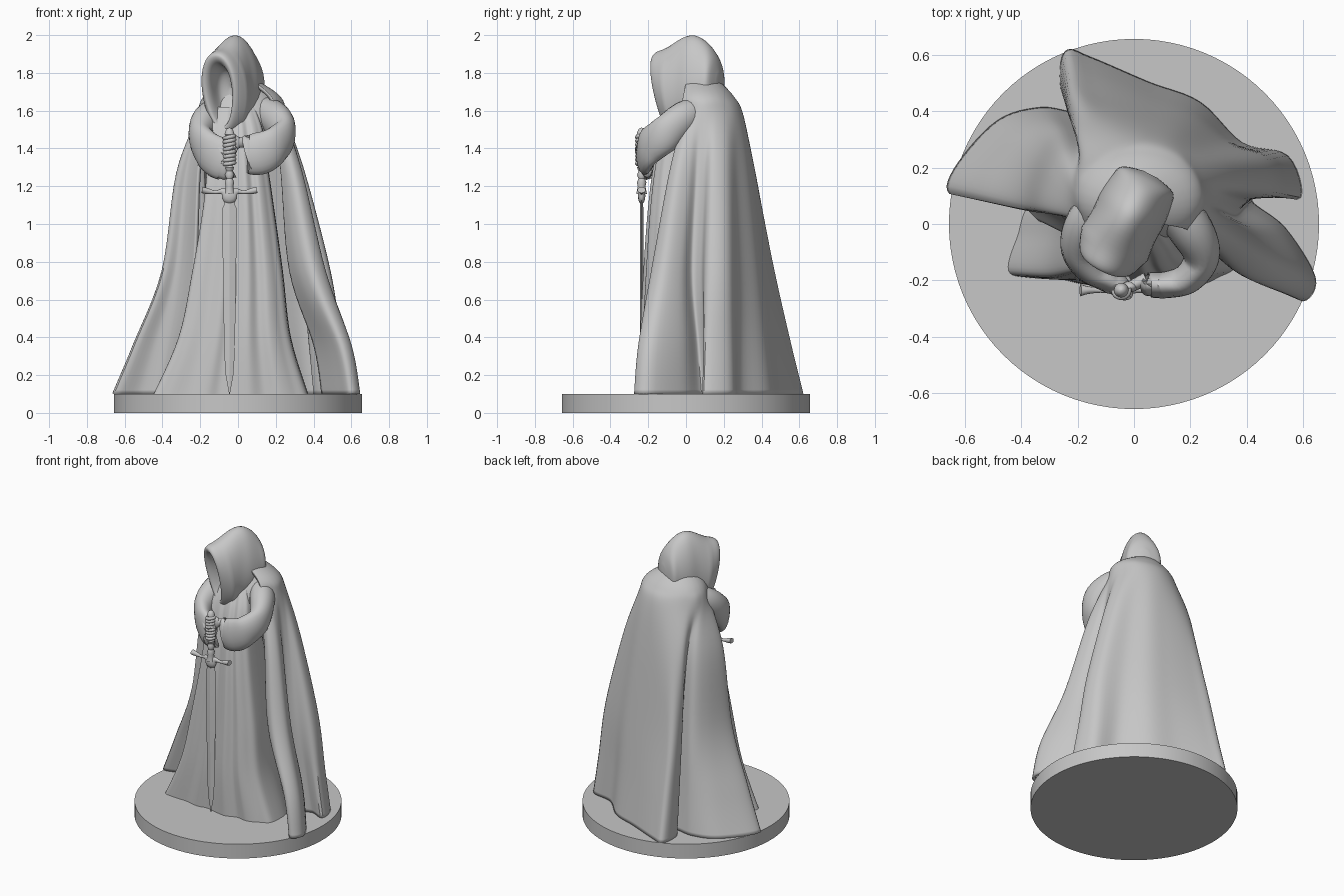
import bpy, bmesh, math
from mathutils import Vector, Matrix

if "Cube" in bpy.data.objects:
    bpy.data.objects.remove(bpy.data.objects["Cube"])

stone = bpy.data.materials.new("stone_grey")
stone.use_nodes = True
GREY = (0.57, 0.57, 0.57, 1)
stone.diffuse_color = GREY
stone.node_tree.nodes["Principled BSDF"].inputs["Base Color"].default_value = GREY


def finish(name, bm, angle=40):
    """Turn a bmesh into a smooth shaded object."""
    bmesh.ops.recalc_face_normals(bm, faces=bm.faces)
    mesh = bpy.data.meshes.new(name)
    bm.to_mesh(mesh)
    bm.free()
    mesh.materials.append(stone)
    obj = bpy.data.objects.new(name, mesh)
    bpy.context.collection.objects.link(obj)
    bpy.ops.object.select_all(action="DESELECT")
    obj.select_set(True)
    bpy.context.view_layer.objects.active = obj
    bpy.ops.object.shade_smooth_by_angle(angle=math.radians(angle))
    return obj


def spline(points, steps, closed=False):
    """Smooth curve through points of any dimension."""
    pts = [Vector(p) for p in points]
    n = len(pts)
    pick = (lambda i: pts[i % n]) if closed else (lambda i: pts[max(0, min(n - 1, i))])
    out = []
    for i in range(n if closed else n - 1):
        a, b, c, d = (pick(i + k) for k in (-1, 0, 1, 2))
        for s in range(steps):
            t = s / steps
            out.append(b + (c - a) * (t / 2) + (a * 2 - b * 5 + c * 4 - d) * (t * t / 2)
                       + (b * 3 - a - c * 3 + d) * (t ** 3 / 2))
    return out if closed else out + [pts[-1]]


def loft(name, rings, closed=True, caps=True, angle=40):
    bm = bmesh.new()
    rows = [[bm.verts.new(p) for p in ring] for ring in rings]
    n = len(rows[0])
    for low, high in zip(rows, rows[1:]):
        for i in range(n if closed else n - 1):
            j = (i + 1) % n
            bm.faces.new((low[i], low[j], high[j], high[i]))
    if caps:
        bm.faces.new(rows[0])
        bm.faces.new(rows[-1])
    return finish(name, bm, angle)


def sweep(name, stations, steps=6, sides=20):
    """Tube through (x, y, z, half width, half height) stations."""
    line = spline(stations, steps)
    rings = []
    for i, s in enumerate(line):
        ahead, behind = line[min(i + 1, len(line) - 1)], line[max(i - 1, 0)]
        along = Vector((ahead - behind)[:3]).normalized()
        side = along.cross(Vector((0, 0, 1))).normalized()
        up = side.cross(along)
        rings.append([Vector(s[:3]) + side * s[3] * math.cos(t) + up * s[4] * math.sin(t)
                      for t in (math.tau * k / sides for k in range(sides))])
    return loft(name, rings)


def ball(name, centre, size):
    bm = bmesh.new()
    bmesh.ops.create_uvsphere(bm, u_segments=16, v_segments=10, radius=1)
    bm.transform(Matrix.Translation(centre) @ Matrix.Diagonal((*size, 1)))
    return finish(name, bm)


def stack(levels, sections, steps):
    """Smoothly blend matching outlines placed at the given heights."""
    columns = [spline([(p[0], p[1], z) for p, z in zip(column, levels)], steps)
               for column in zip(*sections)]
    return list(zip(*columns))


# Round base
bm = bmesh.new()
bmesh.ops.create_cone(bm, cap_ends=True, segments=96, radius1=.657, radius2=.657, depth=.1)
bm.transform(Matrix.Translation((0, 0, .05)))
finish("round_base", bm)

# Inner robe: one hem outline, drawn in towards the neck by (width, depth, shift)
hem = spline([(-.45, -.165), (-.38, -.19), (-.27, -.195), (-.17, -.215), (-.1, -.205),
              (-.03, -.22), (.06, -.235), (.14, -.21), (.22, -.22), (.3, -.19),
              (.37, -.13), (.33, .08), (0, .2), (-.34, .1), (-.42, -.05)], 6, True)
robe_levels = (.09, .4, .75, 1.1, 1.35, 1.5, 1.62)
robe_scale = ((1, 1, 0), (.72, 1.03, .01), (.58, .96, .02), (.45, .85, .02),
              (.38, .7, .01), (.35, .5, 0), (.26, .2, -.01))
loft("robe", stack(robe_levels, [[(p.x * a + dx, p.y * b) for p in hem] for a, b, dx in robe_scale], 6))

# Shoulders under the hood: ellipses of (height, half width, front, back)
yoke_rings = [(1.42, .16, -.08, .2), (1.52, .19, -.075, .24), (1.6, .205, -.05, .25),
              (1.66, .18, -.02, .23), (1.71, .14, 0, .2), (1.76, .09, .03, .16)]
loft("shoulders", [[(.015 + w * math.cos(t), (f + b) / 2 + (b - f) / 2 * math.sin(t), z)
                    for t in (math.tau * k / 40 for k in range(40))]
                   for z, w, f, b in spline(yoke_rings, 4)])

# Cloak: hem and knee outlines run from the right front edge round the back to the left,
# where the front edge curls back inside itself
cloak_hem = [(-.36, .03), (-.41, .11), (-.52, .14), (-.65, .115), (-.62, .21), (-.48, .36),
             (-.33, .405), (-.2, .39), (-.25, .48), (-.24, .605), (-.16, .585), (.05, .495),
             (.23, .425), (.38, .28), (.54, .235), (.585, .1), (.49, .13), (.41, .08),
             (.53, -.02), (.635, -.19), (.6, -.265), (.545, -.19), (.45, -.03)]
cloak_knee = [(-.23, -.03), (-.28, .04), (-.33, .07), (-.39, .06), (-.385, .13), (-.335, .25),
              (-.27, .32), (-.18, .31), (-.22, .38), (-.21, .455), (-.12, .445), (.05, .41),
              (.19, .37), (.32, .28), (.455, .22), (.475, .12), (.39, .09), (.35, .03),
              (.42, -.03), (.455, -.12), (.4, -.175), (.335, -.13), (.28, -.03)]


def arc(cx, cy, rx, ry):
    """Shoulder arc, its points gathered towards the two main folds."""
    out = []
    for i in range(len(cloak_hem)):
        u = i / (len(cloak_hem) - 1)
        t = math.radians(215 - 255 * (u - .1 * math.sin(math.tau * u)))
        out.append((cx + rx * math.cos(t), cy + ry * math.sin(t)))
    return out


def blend(low, high, weights):
    return [Vector(a).lerp(Vector(b), w) for a, b, w in zip(low, high, weights)]


shoulder, yoke, neck = arc(.02, .1, .23, .195), arc(.02, .09, .195, .155), arc(0, .07, .1, .1)
count = len(cloak_hem)
calf = blend(cloak_hem, cloak_knee, [.25 if i > 17 else .42 for i in range(count)])
chest = blend(cloak_knee, shoulder, [.4 if i < 9 else .55 for i in range(count)])
outlines = [spline(o, 6) for o in (cloak_hem, calf, cloak_knee, chest, shoulder, yoke, neck)]
cloak = loft("cloak", stack((.1, .36, .75, 1.27, 1.57, 1.67, 1.75), outlines, 7), closed=False, caps=False)
thick = cloak.modifiers.new("cloth thickness", "SOLIDIFY")
thick.thickness, thick.offset = .02, 0

# Hood: rings of (forward, low, high, half width, tilt, taper) from the hollow, over the rim, to the back
hood_rings = [(.02, 1.66, 1.72, .01, 0, 0), (.05, 1.58, 1.81, .06, .02, .1), (.13, 1.53, 1.85, .075, .04, .15),
              (.16, 1.51, 1.885, .1, .04, .15), (.145, 1.48, 1.91, .122, .04, .12),
              (.09, 1.47, 1.935, .132, .03, 0), (.02, 1.48, 1.99, .138, 0, -.1),
              (-.05, 1.5, 1.995, .143, 0, -.12), (-.12, 1.54, 1.95, .133, 0, -.12),
              (-.165, 1.6, 1.88, .1, 0, 0), (-.185, 1.7, 1.8, .03, 0, 0)]
turn = Matrix.Translation((-.027, .012, 0)) @ Matrix.Rotation(math.radians(-27), 4, "Z")
rings = []
for d, low, high, w, tilt, taper in spline(hood_rings, 5):
    ring = []
    for k in range(40):
        s, c = math.sin(math.tau * k / 40), math.cos(math.tau * k / 40)
        ring.append(turn @ Vector((w * c * (1 - abs(taper) + taper * s), -d - tilt * s,
                                   (low + high) / 2 + (high - low) / 2 * s)))
    rings.append(ring)
loft("hood", rings, angle=80)

# Wide hollow sleeves
sweep("left_sleeve", [(.1, .11, 1.62, .07, .07), (.195, -.01, 1.56, .08, .09),
                      (.24, -.11, 1.475, .065, .095), (.195, -.19, 1.415, .055, .1),
                      (.12, -.215, 1.375, .048, .112), (.06, -.215, 1.37, .045, .105),
                      (.075, -.215, 1.375, .035, .09), (.15, -.2, 1.4, .03, .05)])
sweep("right_sleeve", [(-.08, .1, 1.62, .07, .07), (-.165, .01, 1.55, .075, .085),
                       (-.195, -.08, 1.465, .066, .09), (-.165, -.15, 1.4, .055, .1),
                       (-.11, -.19, 1.355, .045, .11), (-.065, -.21, 1.335, .042, .105),
                       (-.08, -.205, 1.34, .033, .09), (-.15, -.165, 1.4, .03, .05)])

# Sword: turned hilt, curved guard, tapering diamond blade
SX, SY = -.045, -.235
hilt = [(.002, 1.51), (.014, 1.505), (.022, 1.49), (.026, 1.475), (.016, 1.46), (.016, 1.31),
        (.025, 1.3), (.017, 1.28), (.024, 1.26), (.017, 1.24), (.025, 1.22), (.02, 1.2), (.028, 1.16)]
loft("sword_hilt", [[(SX + r * math.cos(math.tau * k / 16), SY + r * math.sin(math.tau * k / 16), z)
                     for k in range(16)] for r, z in hilt])
guard = [(.145, 1.18, .022, .016), (.12, 1.175, .014, .016), (.075, 1.168, .009, .009),
         (.035, 1.172, .013, .018)]
across = [(-x, z, a, b) for x, z, a, b in guard] + [(0, 1.15, .02, .045)] + guard[::-1]
sweep("sword_guard", [(SX + x, SY, z, a, b) for x, z, a, b in across], 4, 12)
blade = [(1.14, .03), (1.1, .03), (1.08, .039), (.6, .033), (.3, .027), (.2, .02), (.1, .002)]
loft("sword_blade", [[(SX - w, SY, z), (SX, SY - w * .25, z), (SX + w, SY, z), (SX, SY + w * .25, z)]
                     for z, w in blade], angle=10)


# Hands: a palm and four fingers curled round the hilt
def hand(name, side, height, lean):
    ball(name + "_palm", (SX + side * .03, SY + .012, height), (.03, .02, .04))
    for f in range(4):
        z = height + (f - 1.5) * .02
        curl = [(SX + side * .026 * math.cos(t), SY - .024 * math.sin(t), z + lean * math.cos(t), .011, .011)
                for t in (-.3, .4, 1.1, 1.8, 2.5, 3.2)]
        sweep(f"{name}_finger_{f + 1}", curl, 3, 10)
    sweep(name + "_wrist", [(SX + side * .035, SY + .014, height, .02, .028),
                            (SX + side * .09, SY + .04, height + .005, .024, .03)], 3, 14)


hand("left_hand", 1, 1.43, .006)
hand("right_hand", -1, 1.35, -.004)
